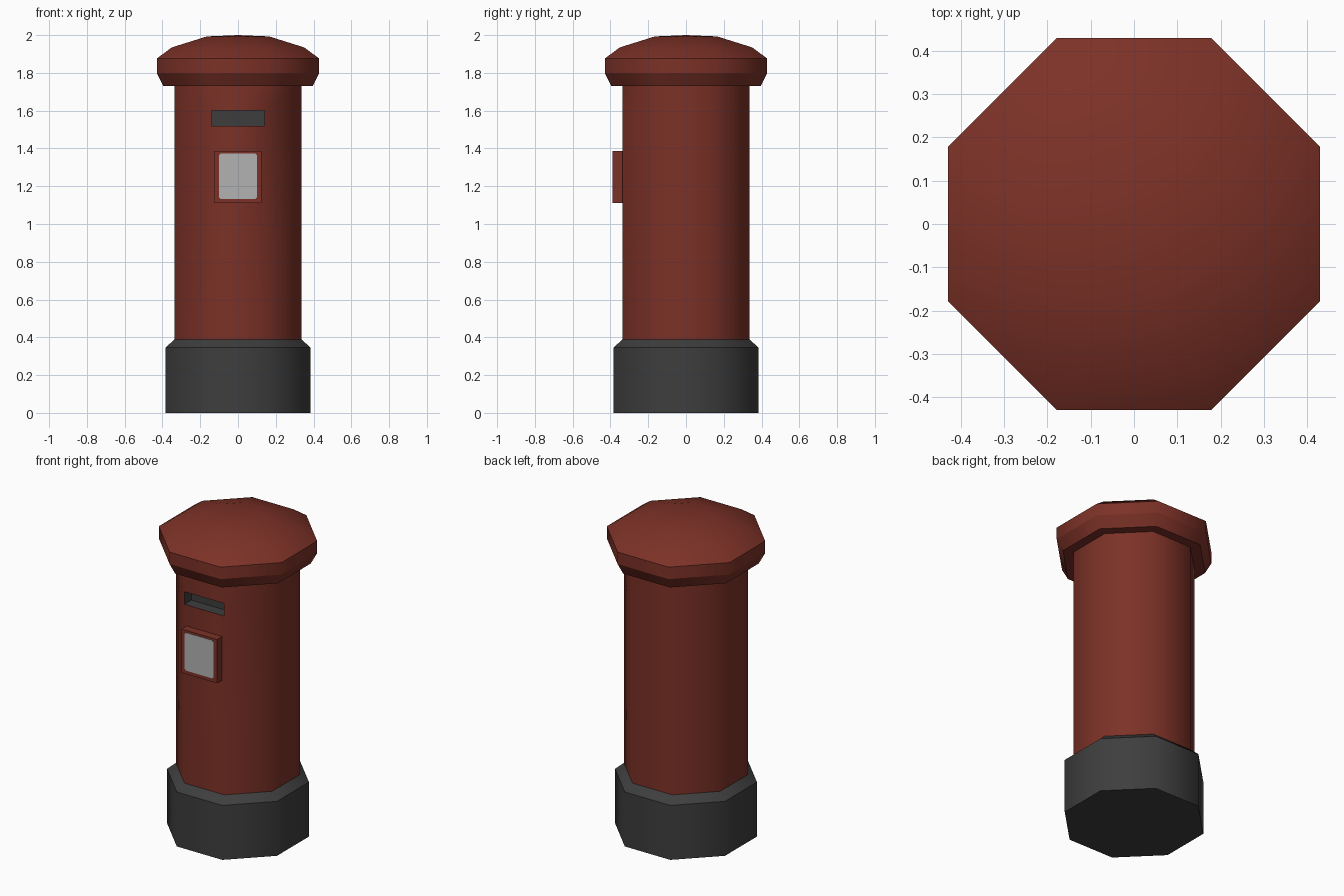
import bpy, bmesh, math

if "Cube" in bpy.data.objects:
    bpy.data.objects.remove(bpy.data.objects["Cube"])


def material(name, rgb):
    m = bpy.data.materials.new(name)
    m.diffuse_color = (*rgb, 1)
    m.use_nodes = True
    m.node_tree.nodes["Principled BSDF"].inputs["Base Color"].default_value = m.diffuse_color
    return m


RED = material("post_red", (0.2, 0.031, 0.02))
BLACK = material("soft_black", (0.048, 0.048, 0.048))
PALE = material("pale_grey", (0.45, 0.45, 0.45))


def finish(bm, name, mats):
    bmesh.ops.recalc_face_normals(bm, faces=bm.faces)
    me = bpy.data.meshes.new(name)
    bm.to_mesh(me)
    bm.free()
    for m in mats:
        me.materials.append(m)
    ob = bpy.data.objects.new(name, me)
    bpy.context.collection.objects.link(ob)
    return ob


def octagon_stack(profile, apex=None):
    """Loft octagons (flats on the axes) through (apothem, z, sharp) rings."""
    bm = bmesh.new()
    rings = []
    for a, z, _ in profile:
        r = a / math.cos(math.pi / 8)
        rings.append([bm.verts.new((r * math.cos(t), r * math.sin(t), z))
                      for t in (math.pi * (2 * i + 1) / 8 for i in range(8))])
    for lo, hi in zip(rings, rings[1:]):
        for i in range(8):
            j = (i + 1) % 8
            bm.faces.new((lo[i], lo[j], hi[j], hi[i])).smooth = True
    bm.faces.new(rings[0][::-1])
    if apex is None:
        bm.faces.new(rings[-1])
    else:
        tip = bm.verts.new((0, 0, apex))
        for i in range(8):
            bm.faces.new((rings[-1][i], rings[-1][(i + 1) % 8], tip)).smooth = True
    for ring, (_, _, sharp) in zip(rings, profile):
        for i in range(8):
            bm.edges.get((ring[i], ring[(i + 1) % 8])).smooth = not sharp
    return bm


# Black plinth with a chamfered top
finish(octagon_stack([(0.385, 0, True), (0.385, 0.345, True), (0.337, 0.388, True)]),
       "plinth", [BLACK])

# Pillar, with the letter slot pushed into its front face
SLOT_LOW, SLOT_HIGH, SLOT_DEPTH = 1.52, 1.60, 0.07
bm = octagon_stack([(0.337, 0.385, True), (0.337, SLOT_LOW, False),
                    (0.337, SLOT_HIGH, False), (0.337, 1.735, True)])
bmesh.ops.recalc_face_normals(bm, faces=bm.faces)
slot = next(f for f in bm.faces if f.normal.y < -0.99
            and SLOT_LOW < f.calc_center_median().z < SLOT_HIGH)
rim = list(slot.edges)
back = bmesh.ops.extrude_discrete_faces(bm, faces=[slot])["faces"][0]
bmesh.ops.translate(bm, verts=back.verts, vec=(0, SLOT_DEPTH, 0))
for f in {back, *(g for e in back.edges for g in e.link_faces)}:
    f.material_index = 1
    f.smooth = False
for e in rim:
    if e.is_valid:
        e.smooth = False
finish(bm, "pillar", [RED, BLACK])

# Overhanging domed cap
finish(octagon_stack([(0.395, 1.73, True), (0.43, 1.80, True), (0.43, 1.876, True),
                      (0.35, 1.935, False), (0.165, 1.993, False)], apex=2.0),
       "cap", [RED])


def front_plate(name, w, z0, z1, y0, y1, corner, mat):
    """Upright plate facing -y, with optional clipped corners."""
    x, c = w / 2, corner
    pts = [(-x + c, z0), (x - c, z0), (x, z0 + c), (x, z1 - c),
           (x - c, z1), (-x + c, z1), (-x, z1 - c), (-x, z0 + c)]
    if not c:
        pts = [(-x, z0), (x, z0), (x, z1), (-x, z1)]
    bm = bmesh.new()
    face = bm.faces.new([bm.verts.new((px, y0, pz)) for px, pz in pts])
    ext = bmesh.ops.extrude_face_region(bm, geom=[face], use_keep_orig=True)["geom"]
    bmesh.ops.translate(bm, vec=(0, y1 - y0, 0),
                        verts=[v for v in ext if isinstance(v, bmesh.types.BMVert)])
    finish(bm, name, [mat])


# Notice frame and its pale card
front_plate("notice_frame", 0.25, 1.11, 1.387, -0.388, -0.33, 0, RED)
front_plate("notice_card", 0.20, 1.133, 1.373, -0.390, -0.386, 0.009, PALE)
